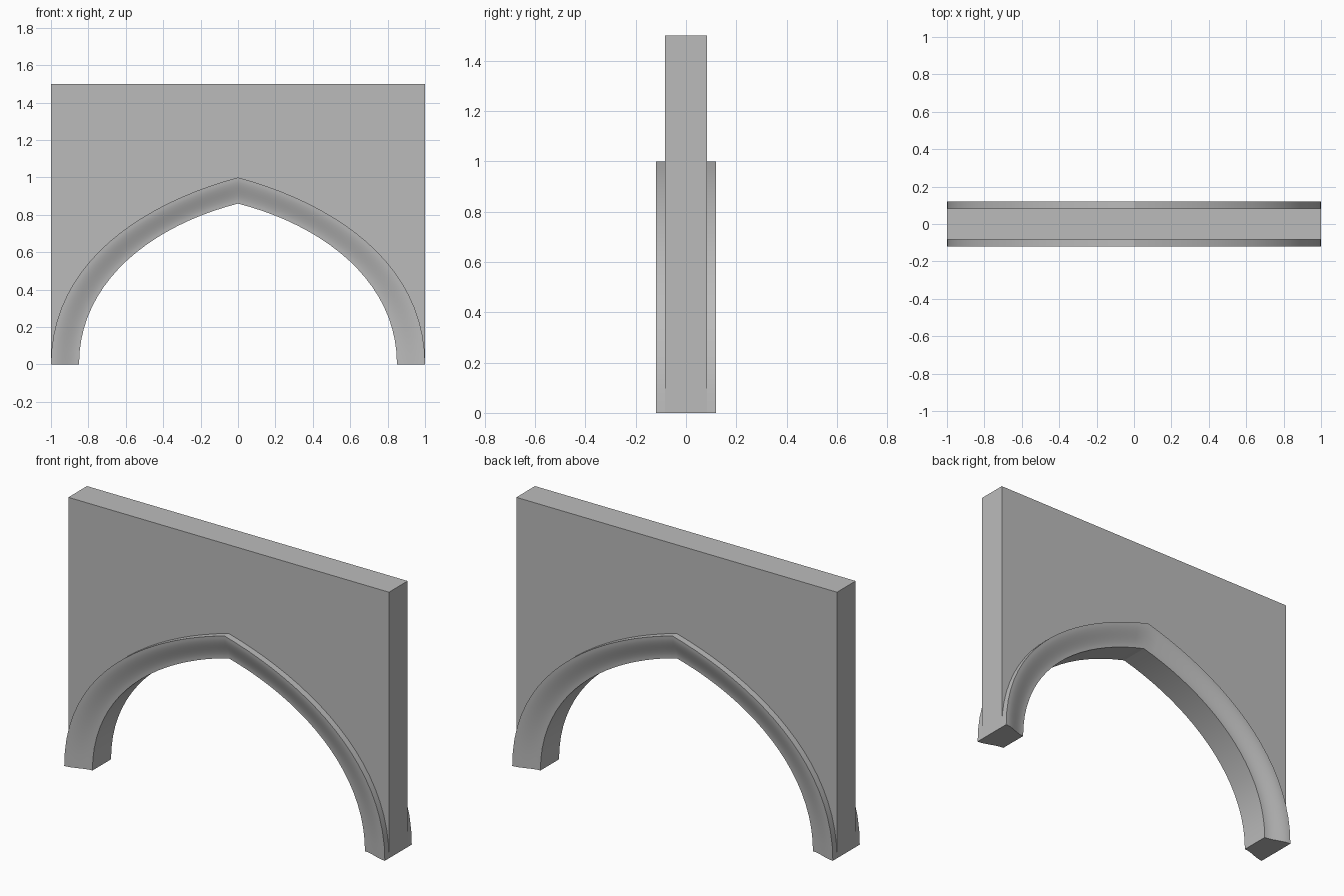
import bpy
import bmesh
import math
from mathutils import Vector
from mathutils.geometry import interpolate_bezier

cube = bpy.data.objects.get("Cube")
if cube:
    bpy.data.objects.remove(cube, do_unlink=True)

WALL_Y = 0.083      # half thickness of the wall
LIP_Y = 0.12        # half depth of the moulding
TOP = 1.5
SEGMENTS = 20       # per half arch
STEPS = 10          # across the moulding

stone = bpy.data.materials.new("grey stone")
stone.use_nodes = True
colour = (0.5, 0.5, 0.5, 1)
stone.diffuse_color = colour
stone.node_tree.nodes["Principled BSDF"].inputs["Base Color"].default_value = colour


def pointed_curve(p0, p1, p2, p3):
    """Left half from a Bezier, mirrored to the right, as (x, z) points."""
    pts = interpolate_bezier(*[Vector((x, z, 0)) for x, z in (p0, p1, p2, p3)], SEGMENTS + 1)
    left = [(p.x, p.y) for p in pts]
    return left + [(-x, z) for x, z in reversed(left[:-1])]


outer = pointed_curve((-1, 0), (-1, 0.55), (-0.5, 0.865), (0, 1))
inner = pointed_curve((-0.85, 0), (-0.85, 0.45), (-0.45, 0.745), (0, 0.86))

# Moulding section: (0 outer .. 1 inner, y), a lip and then an S-shaped face
front = [(0, -WALL_Y)]
for i in range(STEPS + 1):
    s = i / STEPS
    ease = s * s * (3 - 2 * s)
    front.append((s, -LIP_Y + (LIP_Y - WALL_Y) * ease))
section = front + [(s, -y) for s, y in reversed(front)]

bm = bmesh.new()

# Moulding swept along the arch
rings = []
for (ox, oz), (ix, iz) in zip(outer, inner):
    rings.append([bm.verts.new((ox + (ix - ox) * s, y, oz + (iz - oz) * s))
                  for s, y in section])
for a, b in zip(rings, rings[1:]):
    for j in range(len(section) - 1):
        bm.faces.new((a[j], a[j + 1], b[j + 1], b[j]))
bm.faces.new(rings[0])
bm.faces.new(rings[-1])

# Wall above the arch, sharing the moulding's outer edges
corners = [(1, TOP), (-1, TOP)]
sheets = []
for k, y in ((0, -WALL_Y), (-1, WALL_Y)):
    sheet = [ring[k] for ring in rings]
    sheet += [bm.verts.new((x, y, z)) for x, z in corners]
    bm.faces.new(sheet)
    sheets.append(sheet)
for i in (-3, -2, -1):
    f, b = sheets
    bm.faces.new((f[i], f[i + 1], b[i + 1], b[i]))

bmesh.ops.recalc_face_normals(bm, faces=bm.faces)
mesh = bpy.data.meshes.new("arched_wall")
bm.to_mesh(mesh)
bm.free()
mesh.materials.append(stone)

wall = bpy.data.objects.new("arched_wall", mesh)
bpy.context.collection.objects.link(wall)
bpy.ops.object.select_all(action="DESELECT")
wall.select_set(True)
bpy.context.view_layer.objects.active = wall
bpy.ops.object.shade_smooth_by_angle(angle=math.radians(25))
